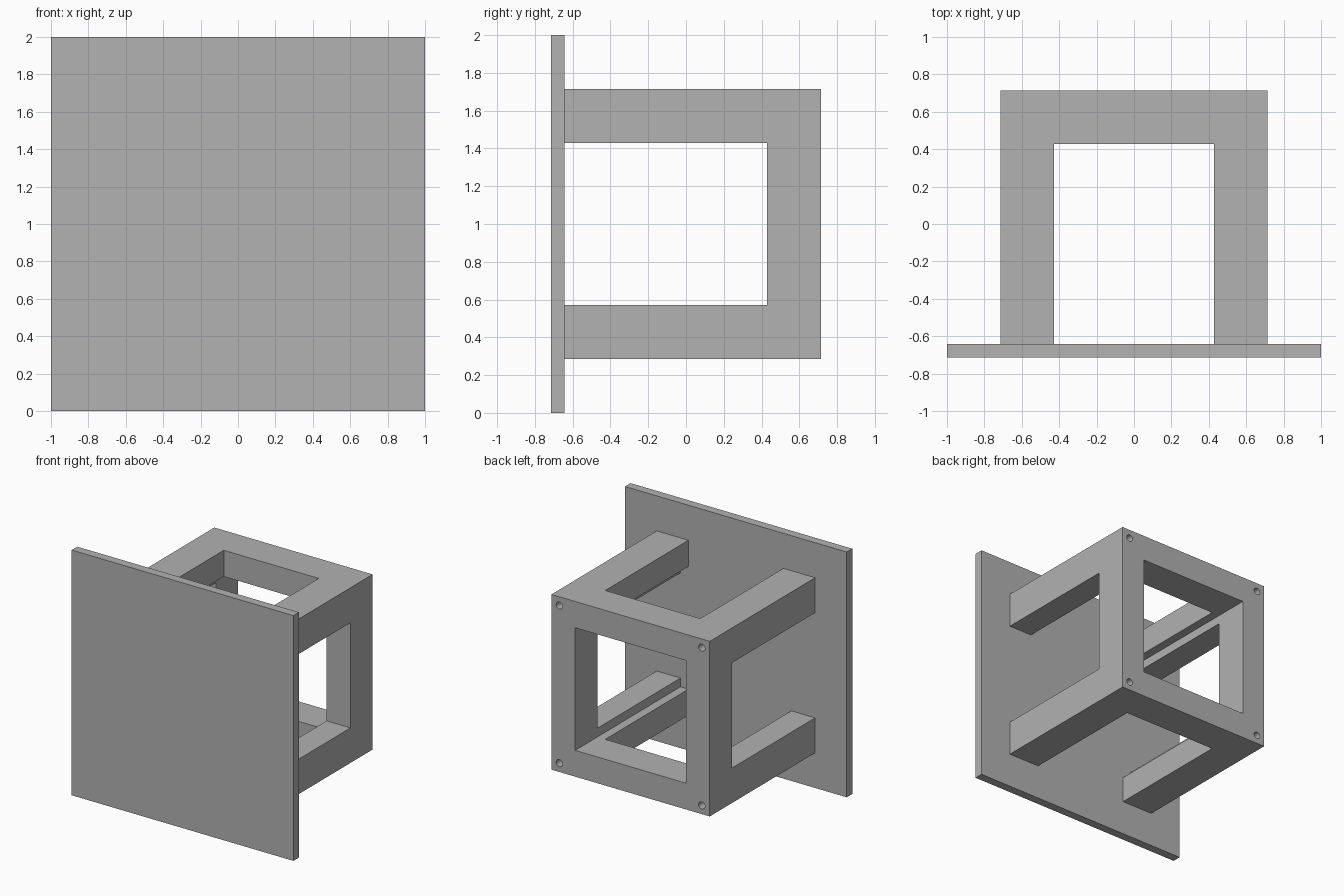
import bpy
import math

cube = bpy.data.objects.get("Cube")
if cube:
    bpy.data.objects.remove(cube, do_unlink=True)

MM = 2 / 140            # the plate is 140 modelling units wide
MID = 70 * MM           # height of the centre axis
FRONT, BACK = -50 * MM, 50 * MM
PLATE_BACK = FRONT + 5 * MM

grey = bpy.data.materials.new("plain grey")
grey.use_nodes = True
grey.diffuse_color = (0.445, 0.445, 0.445, 1)
grey.node_tree.nodes["Principled BSDF"].inputs["Base Color"].default_value = grey.diffuse_color


def box(name, width, y0, y1, height):
    """Box centred on the axis, from y0 to y1."""
    bpy.ops.mesh.primitive_cube_add(size=1, location=(0, (y0 + y1) / 2, MID))
    ob = bpy.context.object
    ob.name = name
    ob.scale = (width, y1 - y0, height)
    bpy.ops.object.transform_apply(location=False, rotation=False, scale=True)
    ob.data.materials.append(grey)
    return ob


def cut(target, cutter):
    """Subtract the cutter and remove it."""
    cutter.hide_render = True
    mod = target.modifiers.new("cut", 'BOOLEAN')
    mod.operation = 'DIFFERENCE'
    mod.solver = 'EXACT'
    mod.object = cutter
    bpy.context.view_layer.objects.active = target
    bpy.ops.object.modifier_apply(modifier=mod.name)
    bpy.data.objects.remove(cutter, do_unlink=True)


# Front plate
box("front_plate", 140 * MM, FRONT, PLATE_BACK, 140 * MM)

# Open frame: solid block with a square tunnel and windows on its four sides
frame = box("open_frame", 100 * MM, PLATE_BACK, BACK, 100 * MM)
cut(frame, box("tunnel_cutter", 70 * MM, -1, 1, 70 * MM))
window_end = BACK - 20 * MM
cut(frame, box("side_window_cutter", 2, -1, window_end, 60 * MM))
cut(frame, box("top_window_cutter", 60 * MM, -1, window_end, 2))

# Screw holes in the back corners
for sx in (-1, 1):
    for sz in (-1, 1):
        bpy.ops.mesh.primitive_cylinder_add(
            vertices=32, radius=2 * MM, depth=40 * MM,
            location=(sx * 45 * MM, BACK, MID + sz * 45 * MM),
            rotation=(math.pi / 2, 0, 0))
        hole = bpy.context.object
        hole.name = "screw_hole_cutter"
        hole.data.materials.append(grey)
        cut(frame, hole)

# Smooth hole walls, sharp edges elsewhere
bpy.ops.object.select_all(action='DESELECT')
frame.select_set(True)
bpy.context.view_layer.objects.active = frame
bpy.ops.object.shade_smooth_by_angle(angle=math.radians(30))
